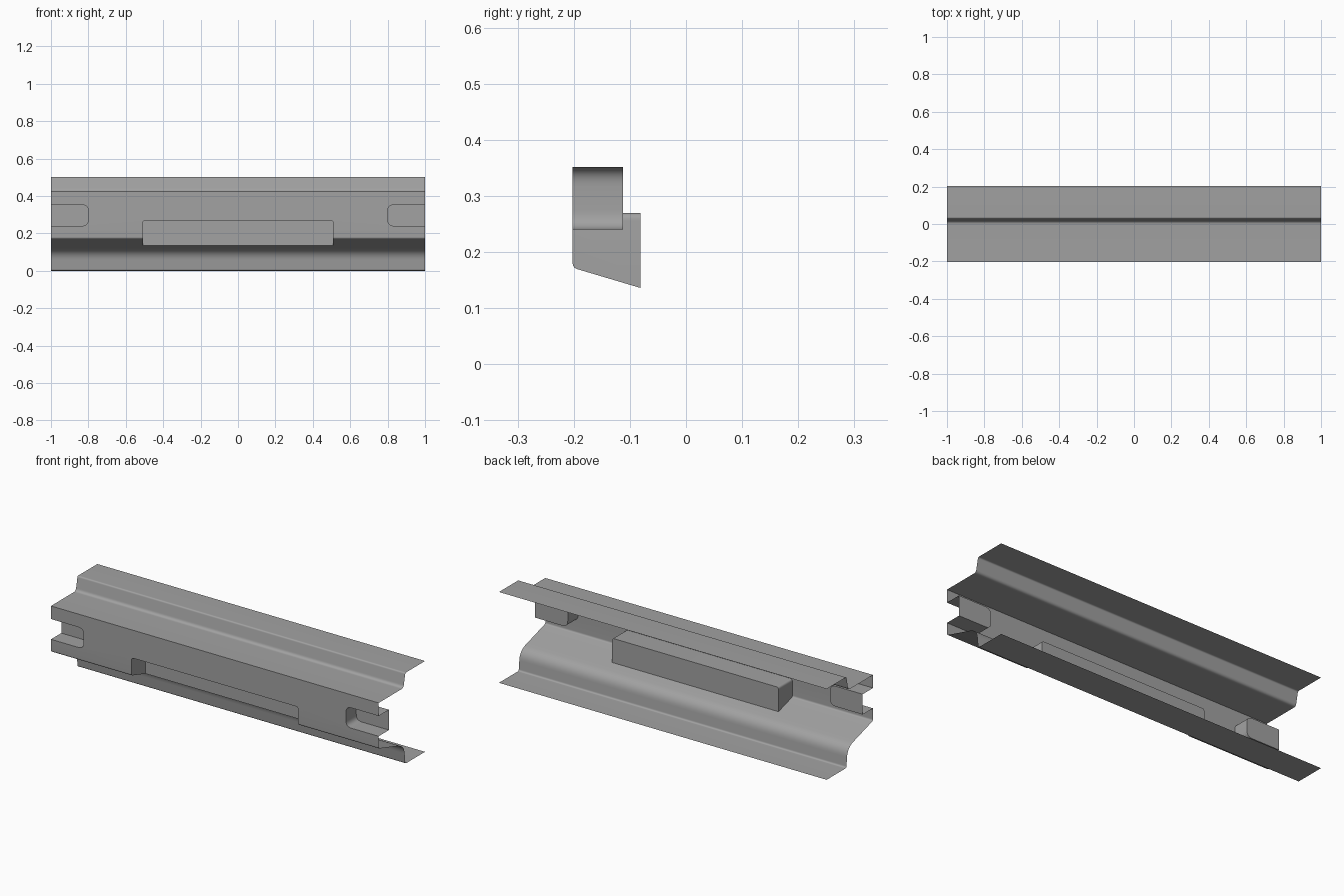
import bpy, bmesh
from mathutils import Vector

cube = bpy.data.objects.get("Cube")
if cube:
    bpy.data.objects.remove(cube, do_unlink=True)

FRONT, POCKET_Y, RECESS_Y = -0.202, -0.081, -0.112
LEDGE_Z, POCKET_X = 0.424, 0.508


def rounded(corners, steps=8):
    """Polyline with each corner (a, b, setback) rounded by a curve."""
    pts = []
    for i, (a, b, s) in enumerate(corners):
        p = Vector((a, b))
        if s == 0:
            pts.append(p)
            continue
        start = p + (Vector(corners[i - 1][:2]) - p).normalized() * s
        end = p + (Vector(corners[i + 1][:2]) - p).normalized() * s
        for k in range(steps + 1):
            t = k / steps
            pts.append(start.lerp(p, t).lerp(p.lerp(end, t), t))
    return pts


bm = bmesh.new()


def face(points):
    bm.faces.new([bm.verts.new(p) for p in points])


def wall(outline, y0, y1):
    """Sweep an (x, z) outline along y."""
    for p, q in zip(outline, outline[1:]):
        face([(p.x, y0, p.y), (q.x, y0, q.y), (q.x, y1, q.y), (p.x, y1, p.y)])


# Sheet cross-section in (y, z), from the upper flange to the lower flange
profile = rounded([
    (0.202, 0.501, 0), (0.03, 0.501, 0.008), (0.014, LEDGE_Z, 0.016),
    (FRONT, LEDGE_Z, 0), (FRONT, 0.172, 0.009), (POCKET_Y, 0.136, 0),
    (0.02, 0.106, 0.05), (0.03, 0, 0.01), (0.202, 0, 0)])
front_base = min(p.y for p in profile if abs(p.x - FRONT) < 1e-5)
start = next(i for i, p in enumerate(profile)
             if abs(p.y - front_base) < 1e-5 and p.x < FRONT + 1e-4)
stop = next(i for i, p in enumerate(profile) if i > start and abs(p.x - POCKET_Y) < 1e-5)

# Long bent strips, left open where the pocket breaks through
bands = [(-1, -POCKET_X), (-POCKET_X, POCKET_X), (POCKET_X, 1)]
for i, (p, q) in enumerate(zip(profile, profile[1:])):
    if i == start - 1:
        continue
    for n, (x0, x1) in enumerate(bands):
        if n == 1 and start <= i < stop:
            continue
        face([(x0, p.x, p.y), (x1, p.x, p.y), (x1, q.x, q.y), (x0, q.x, q.y)])

# Front web with the pocket and the two end recesses cut out
recess = rounded([(1, 0.352, 0), (0.8, 0.352, 0.035), (0.8, 0.24, 0.035), (1, 0.24, 0)])
pocket = rounded([(POCKET_X, front_base, 0), (POCKET_X, 0.27, 0.014),
                  (-POCKET_X, 0.27, 0.014), (-POCKET_X, front_base, 0)], 5)
right_edge = [Vector((1, LEDGE_Z))] + recess + [Vector((1, front_base))]
left_edge = [Vector((-p.x, p.y)) for p in reversed(right_edge)]
face([(p.x, FRONT, p.y) for p in right_edge + pocket + left_edge])

# End recesses: side walls and back
for side in (1, -1):
    outline = [Vector((side * p.x, p.y)) for p in recess]
    wall(outline, FRONT, RECESS_Y)
    face([(p.x, RECESS_Y, p.y) for p in outline])

# Centre pocket: roof, end walls and back
roof = pocket[1:-1]
wall(roof, FRONT, POCKET_Y)
slope = profile[start:stop + 1]
for x in (POCKET_X, -POCKET_X):
    face([(x, p.x, p.y) for p in slope]
         + [(x, POCKET_Y, roof[0].y), (x, FRONT, roof[0].y)])
base = profile[stop].y
face([(POCKET_X, POCKET_Y, base)] + [(p.x, POCKET_Y, p.y) for p in roof]
     + [(-POCKET_X, POCKET_Y, base)])

# Weld the sheet and turn its outer side up and forward
bmesh.ops.remove_doubles(bm, verts=bm.verts, dist=1e-4)
bmesh.ops.recalc_face_normals(bm, faces=bm.faces)
bm.normal_update()
top = max(bm.faces, key=lambda f: f.calc_center_median().z)
if top.normal.z < 0:
    bmesh.ops.reverse_faces(bm, faces=bm.faces)

mesh = bpy.data.meshes.new("bent_sheet_rail")
bm.to_mesh(mesh)
bm.free()
rail = bpy.data.objects.new("bent_sheet_rail", mesh)
bpy.context.collection.objects.link(rail)

# Plain grey metal
grey = bpy.data.materials.new("plain_grey")
grey.use_nodes = True
colour = (0.36, 0.36, 0.36, 1)
grey.diffuse_color = colour
grey.node_tree.nodes["Principled BSDF"].inputs["Base Color"].default_value = colour
mesh.materials.append(grey)

bpy.ops.object.select_all(action='DESELECT')
rail.select_set(True)
bpy.context.view_layer.objects.active = rail
bpy.ops.object.shade_smooth_by_angle()
